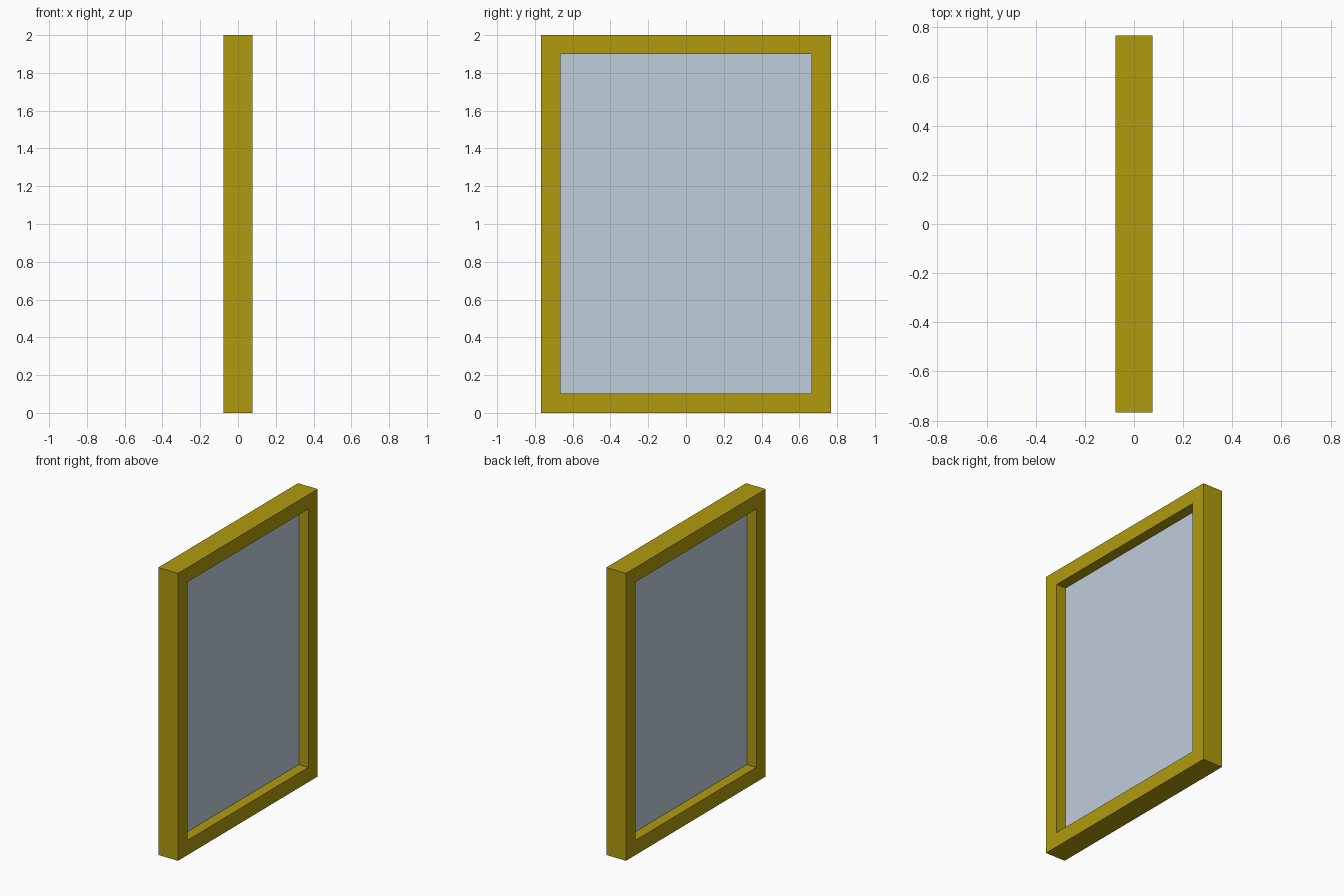
import bpy, bmesh

if "Cube" in bpy.data.objects:
    bpy.data.objects.remove(bpy.data.objects["Cube"])

HALF_DEPTH = 0.076
OUTER = (0.768, 0.0, 2.0)      # half width, bottom, top
INNER = (0.664, 0.103, 1.9)


def material(name, colour):
    mat = bpy.data.materials.new(name)
    mat.diffuse_color = (*colour, 1)
    mat.use_nodes = True
    mat.node_tree.nodes["Principled BSDF"].inputs["Base Color"].default_value = mat.diffuse_color
    return mat


def make_object(name, bm, mat):
    bmesh.ops.recalc_face_normals(bm, faces=bm.faces)
    mesh = bpy.data.meshes.new(name)
    bm.to_mesh(mesh)
    bm.free()
    mesh.materials.append(mat)
    obj = bpy.data.objects.new(name, mesh)
    bpy.context.collection.objects.link(obj)
    return obj


def rectangle(bm, x, size):
    w, bottom, top = size
    return [bm.verts.new((x, y, z))
            for y, z in ((-w, bottom), (w, bottom), (w, top), (-w, top))]


def bridge(bm, a, b):
    for i in range(4):
        j = (i + 1) % 4
        bm.faces.new((a[i], a[j], b[j], b[i]))


# Window frame: rectangular section swept around the opening, mitred corners
bm = bmesh.new()
loops = [rectangle(bm, x, size) for x, size in (
    (-HALF_DEPTH, OUTER), (HALF_DEPTH, OUTER),
    (HALF_DEPTH, INNER), (-HALF_DEPTH, INNER))]
for i in range(4):
    bridge(bm, loops[i], loops[(i + 1) % 4])
make_object("window_frame", bm, material("yellow_frame", (0.434, 0.328, 0.004)))

# Glass pane: thin sheet centred in the frame depth
bm = bmesh.new()
back, front = (rectangle(bm, x, INNER) for x in (-0.003, 0.003))
bridge(bm, back, front)
bm.faces.new(back)
bm.faces.new(front)
make_object("glass_pane", bm, material("pale_glass", (0.52, 0.61, 0.71)))
